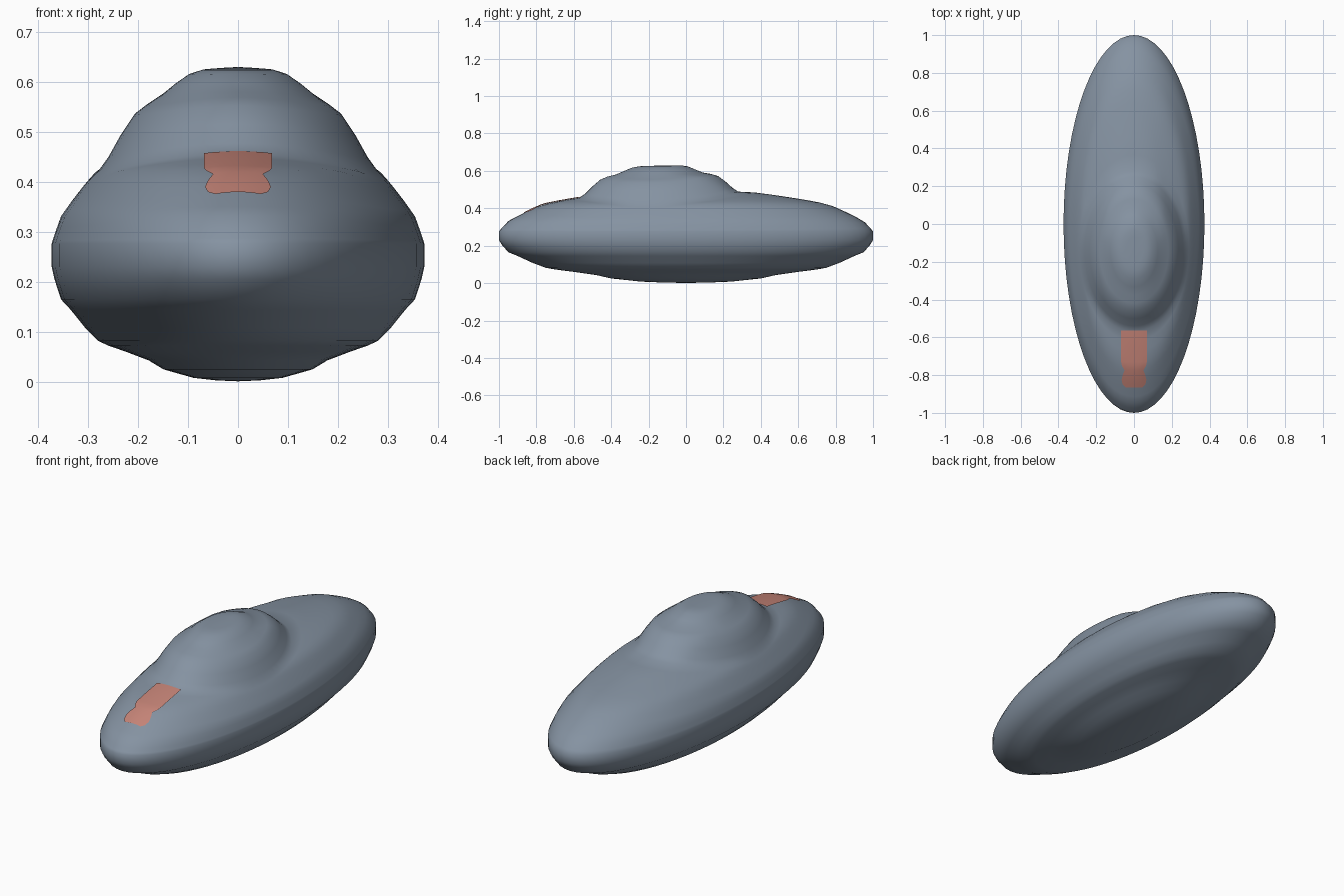
import bpy, bmesh, math

if "Cube" in bpy.data.objects:
    bpy.data.objects.remove(bpy.data.objects["Cube"])

HALF_W, HALF_L = 0.373, 1.0
SEGS = 64
DOME_Y = -0.14

# (fraction of rim radius, height) of the upper and lower hull skin
UPPER = [(0, .497), (.24, .491), (.40, .483), (.48, .469), (.60, .452), (.70, .434),
         (.76, .422), (.82, .397), (.90, .358), (.95, .332), (.985, .295), (1, .277)]
LOWER = [(1, .230), (.985, .205), (.95, .165), (.90, .145), (.82, .108), (.75, .082),
         (.70, .073), (.60, .060), (.48, .043), (.40, .025), (.24, .008), (.12, .003), (0, .001)]
# (fraction of cabin radius, added height) of the raised cabin
CABIN = [(0, .135), (.25, .134), (.35, .128), (.45, .112), (.55, .096), (.65, .090),
         (.74, .080), (.84, .050), (.93, .017), (1, 0)]


def lookup(table, t):
    for (a, za), (b, zb) in zip(table, table[1:]):
        if t <= b:
            return za + (zb - za) * (t - a) / (b - a)
    return table[-1][1]


def material(name, color):
    mat = bpy.data.materials.new(name)
    mat.diffuse_color = (*color, 1)
    mat.use_nodes = True
    mat.node_tree.nodes["Principled BSDF"].inputs["Base Color"].default_value = mat.diffuse_color
    return mat


def finish(bm, name, mat):
    bmesh.ops.recalc_face_normals(bm, faces=bm.faces)
    for f in bm.faces:
        f.smooth = True
    me = bpy.data.meshes.new(name)
    bm.to_mesh(me)
    bm.free()
    me.materials.append(mat)
    ob = bpy.data.objects.new(name, me)
    bpy.context.collection.objects.link(ob)


def hull_z(x, y):
    return lookup(UPPER, min(1, math.hypot(x / HALF_W, y / HALF_L)))


def cabin_xy(a, t):
    length = 0.42 if math.sin(a) > 0 else 0.43
    return 0.28 * t * math.cos(a), DOME_Y + length * t * math.sin(a)


slate = material("slate_grey", (.235, .29, .36))
coral = material("coral_red", (.56, .23, .185))

# Hull and cabin: rings from the cabin top, out to the rim and under the belly
angles = [2 * math.pi * i / SEGS for i in range(SEGS)]
rings = []
for t in [.08, .17, .25, .35, .45, .55, .65, .74, .84, .93, 1]:
    ring = []
    for a in angles:
        x, y = cabin_xy(a, t)
        ring.append((x, y, hull_z(x, y) + lookup(CABIN, t)))
    rings.append(ring)
for s in [.12, .25, .38, .5, .6, .7, .8, .88, .94, .98, 1]:
    ring = []
    for a in angles:
        x, y = cabin_xy(a, 1)
        x += (HALF_W * math.cos(a) - x) * s
        y += (HALF_L * math.sin(a) - y) * s
        ring.append((x, y, hull_z(x, y)))
    rings.append(ring)
for r, z in LOWER[:-1]:
    rings.append([(HALF_W * r * math.cos(a), HALF_L * r * math.sin(a), z) for a in angles])

bm = bmesh.new()
loops = [[bm.verts.new(p) for p in ring] for ring in rings]
for low, high in zip(loops, loops[1:]):
    for i in range(SEGS):
        j = (i + 1) % SEGS
        bm.faces.new((low[i], low[j], high[j], high[i]))
top = bm.verts.new((0, DOME_Y, hull_z(0, DOME_Y) + CABIN[0][1]))
bottom = bm.verts.new((0, 0, LOWER[-1][1]))
for loop, tip in ((loops[0], top), (loops[-1], bottom)):
    for i in range(SEGS):
        bm.faces.new((loop[i], loop[(i + 1) % SEGS], tip))
finish(bm, "hull_with_cabin", slate)

# Painted marking on the nose, a thin skin following the deck: (y, half width)
MARK = [(-.865, .045), (-.85, .06), (-.825, .066), (-.80, .06), (-.775, .05), (-.75, .064),
        (-.73, .068), (-.69, .068), (-.65, .068), (-.61, .068), (-.565, .068)]
bm = bmesh.new()
rows = []
for y, w in MARK:
    xs = [w * k / 4 for k in range(-4, 5)]
    rows.append([bm.verts.new((x, y, hull_z(x, y) + .005)) for x in xs])
for r0, r1 in zip(rows, rows[1:]):
    for k in range(8):
        bm.faces.new((r0[k], r0[k + 1], r1[k + 1], r1[k]))
finish(bm, "nose_marking", coral)
